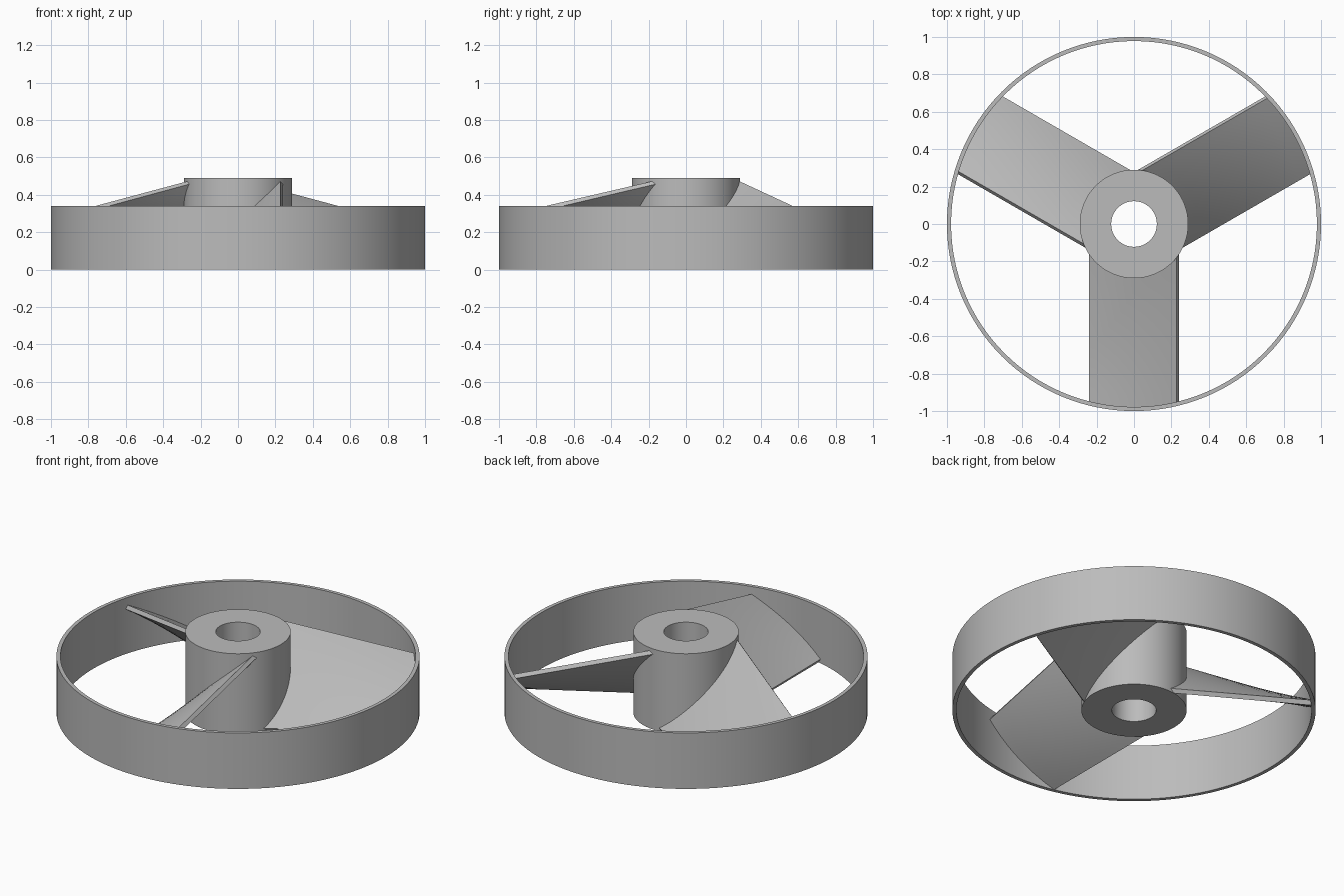
import bpy, bmesh, math
from mathutils import Matrix

cube = bpy.data.objects.get("Cube")
if cube:
    bpy.data.objects.remove(cube, do_unlink=True)

grey = bpy.data.materials.new("plain grey")
grey.use_nodes = True
grey.diffuse_color = (0.5, 0.5, 0.5, 1)
grey.node_tree.nodes["Principled BSDF"].inputs["Base Color"].default_value = (0.5, 0.5, 0.5, 1)


def finish(name, bm):
    bmesh.ops.recalc_face_normals(bm, faces=bm.faces)
    mesh = bpy.data.meshes.new(name)
    bm.to_mesh(mesh)
    bm.free()
    mesh.materials.append(grey)
    obj = bpy.data.objects.new(name, mesh)
    bpy.context.collection.objects.link(obj)
    bpy.ops.object.select_all(action="DESELECT")
    obj.select_set(True)
    bpy.context.view_layer.objects.active = obj
    bpy.ops.object.shade_smooth_by_angle(angle=math.radians(30))
    return obj


def tube(name, outer, inner, height, segments=128):
    """Ring with a rectangular section, standing on the ground."""
    bm = bmesh.new()
    section = [(outer, 0), (outer, height), (inner, height), (inner, 0)]
    loops = []
    for i in range(segments):
        a = math.tau * i / segments
        loops.append([bm.verts.new((r * math.cos(a), r * math.sin(a), z)) for r, z in section])
    for i in range(segments):
        p, q = loops[i], loops[(i + 1) % segments]
        for k in range(4):
            m = (k + 1) % 4
            bm.faces.new((p[k], q[k], q[m], p[m]))
    return finish(name, bm)


def lerp(a, b, t):
    return a + (b - a) * t


# Each skin: side offsets, root heights, tip heights, root bulge, tip bulge
TOP = ((-0.24, 0.226), (0.02, 0.475), (0.024, 0.295), 0.022, 0.01)
BOTTOM = ((-0.225, 0.24), (0.0, 0.455), (0.0, 0.273), -0.03, -0.01)
ROOT_R, TIP_R = 0.275, 0.985
CHORD, SPAN = 14, 10


def skin_point(skin, c, t):
    sides, root, tip, root_bulge, tip_bulge = skin
    s = lerp(*sides, c)
    along = lerp(math.sqrt(ROOT_R**2 - s * s), math.sqrt(TIP_R**2 - s * s), t)
    u = (along - 0.17) / 0.775
    bulge = lerp(root_bulge, tip_bulge, u) * 4 * c * (1 - c)
    return along, s, lerp(lerp(*root, c), lerp(*tip, c), u) + bulge


def blade(name, angle):
    """Twisted blade with a lens section, trimmed to hub and rim."""
    bm = bmesh.new()
    stations = []
    for j in range(SPAN + 1):
        t = j / SPAN
        pts = [skin_point(TOP, i / CHORD, t) for i in range(CHORD + 1)]
        pts += [skin_point(BOTTOM, 1 - i / CHORD, t) for i in range(CHORD + 1)]
        stations.append([bm.verts.new(p) for p in pts])
    n = len(stations[0])
    for p, q in zip(stations, stations[1:]):
        for k in range(n):
            m = (k + 1) % n
            bm.faces.new((p[k], p[m], q[m], q[k]))
    # End caps as strips between the two skins
    for loop in (stations[0], stations[-1]):
        for k in range(CHORD):
            bm.faces.new((loop[k], loop[k + 1], loop[n - 2 - k], loop[n - 1 - k]))
    bm.transform(Matrix.Rotation(math.radians(angle), 4, "Z"))
    return finish(name, bm)


tube("outer_rim", 1.0, 0.978, 0.34)
tube("hub", 0.29, 0.122, 0.49)
for label, angle in (("front", -90), ("left", 30), ("right", 150)):
    blade(label + "_blade", angle)
